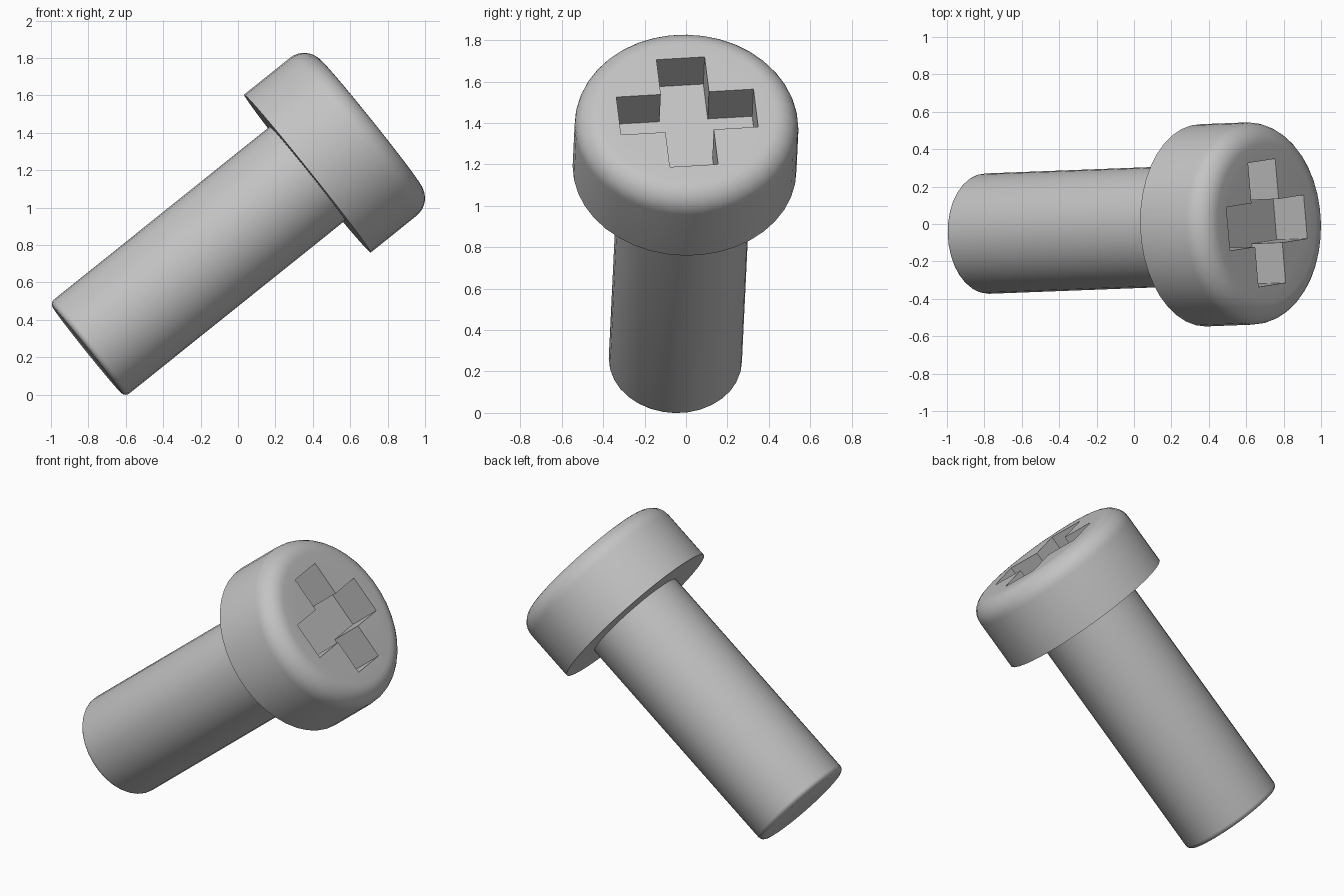
import bpy
import bmesh
import math
from mathutils import Matrix, Vector

if "Cube" in bpy.data.objects:
    bpy.data.objects.remove(bpy.data.objects["Cube"], do_unlink=True)

steel = bpy.data.materials.new("grey steel")
steel.use_nodes = True
GREY = (0.55, 0.55, 0.55, 1)
steel.diffuse_color = GREY
steel.node_tree.nodes["Principled BSDF"].inputs["Base Color"].default_value = GREY

# The screw leans along this axis; the origin is the middle of the head's underside
axis = Vector((0.78, 0.03, 0.625)).normalized()
side = axis.cross(Vector((1, 0, 0)).cross(axis).cross(axis)).normalized()
side = (Vector((0, 1, 0)) - axis * axis.y).normalized()
across = side.cross(axis)
frame = Matrix((across, side, axis)).transposed().to_4x4()
frame.translation = (0.371, -0.007, 1.182)


def finish(name, bm):
    bmesh.ops.recalc_face_normals(bm, faces=bm.faces)
    mesh = bpy.data.meshes.new(name)
    bm.to_mesh(mesh)
    bm.free()
    mesh.materials.append(steel)
    obj = bpy.data.objects.new(name, mesh)
    bpy.context.collection.objects.link(obj)
    obj.matrix_world = frame
    return obj


def select(obj):
    bpy.ops.object.select_all(action="DESELECT")
    obj.select_set(True)
    bpy.context.view_layer.objects.active = obj


def arc(radius, height, size, start, end, steps):
    """Quarter-round corner of a lathe profile."""
    angles = [math.radians(start + (end - start) * i / steps) for i in range(steps + 1)]
    return [(radius + size * math.cos(a), height + size * math.sin(a)) for a in angles]


def lathe(name, profile, segments):
    """Capped round solid from (radius, height) points."""
    bm = bmesh.new()
    rings = [[bm.verts.new((r * math.cos(math.tau * i / segments),
                            r * math.sin(math.tau * i / segments), h))
              for i in range(segments)] for r, h in profile]
    for low, high in zip(rings, rings[1:]):
        for i in range(segments):
            j = (i + 1) % segments
            bm.faces.new((low[i], low[j], high[j], high[i]))
    bm.faces.new(rings[0])
    bm.faces.new(rings[-1])
    return finish(name, bm)


# Shaft with a small rounded tip, and head with a large rounded rim
shaft = lathe("shaft", arc(0.292, -1.48, 0.03, -90, 0, 4) + [(0.322, 0.02)], 32)
head = lathe("head", [(0.541, 0)] + arc(0.421, 0.315, 0.12, 0, 90, 8), 40)

# Cross-shaped drive recess
HALF_LENGTH, HALF_WIDTH, FLOOR = 0.333, 0.117, 0.225
bm = bmesh.new()
corners = []
for quarter in range(4):
    turn = Matrix.Rotation(math.radians(90 * quarter + 5.6), 3, "Z")
    for x, y in ((HALF_LENGTH, -HALF_WIDTH), (HALF_LENGTH, HALF_WIDTH), (HALF_WIDTH, HALF_WIDTH)):
        corners.append(bm.verts.new(turn @ Vector((x, y, FLOOR))))
base = bm.faces.new(corners)
raised = bmesh.ops.extrude_face_region(bm, geom=[base], use_keep_orig=True)["geom"]
bmesh.ops.translate(bm, vec=(0, 0, 0.4), verts=[v for v in raised if isinstance(v, bmesh.types.BMVert)])
cutter = finish("recess_cutter", bm)
cutter.hide_render = True

cut = head.modifiers.new("recess", "BOOLEAN")
cut.operation = "DIFFERENCE"
cut.solver = "EXACT"
cut.object = cutter
select(head)
bpy.ops.object.modifier_apply(modifier=cut.name)
bpy.data.objects.remove(cutter, do_unlink=True)

for part in (shaft, head):
    select(part)
    bpy.ops.object.shade_smooth_by_angle(angle=math.radians(35))
